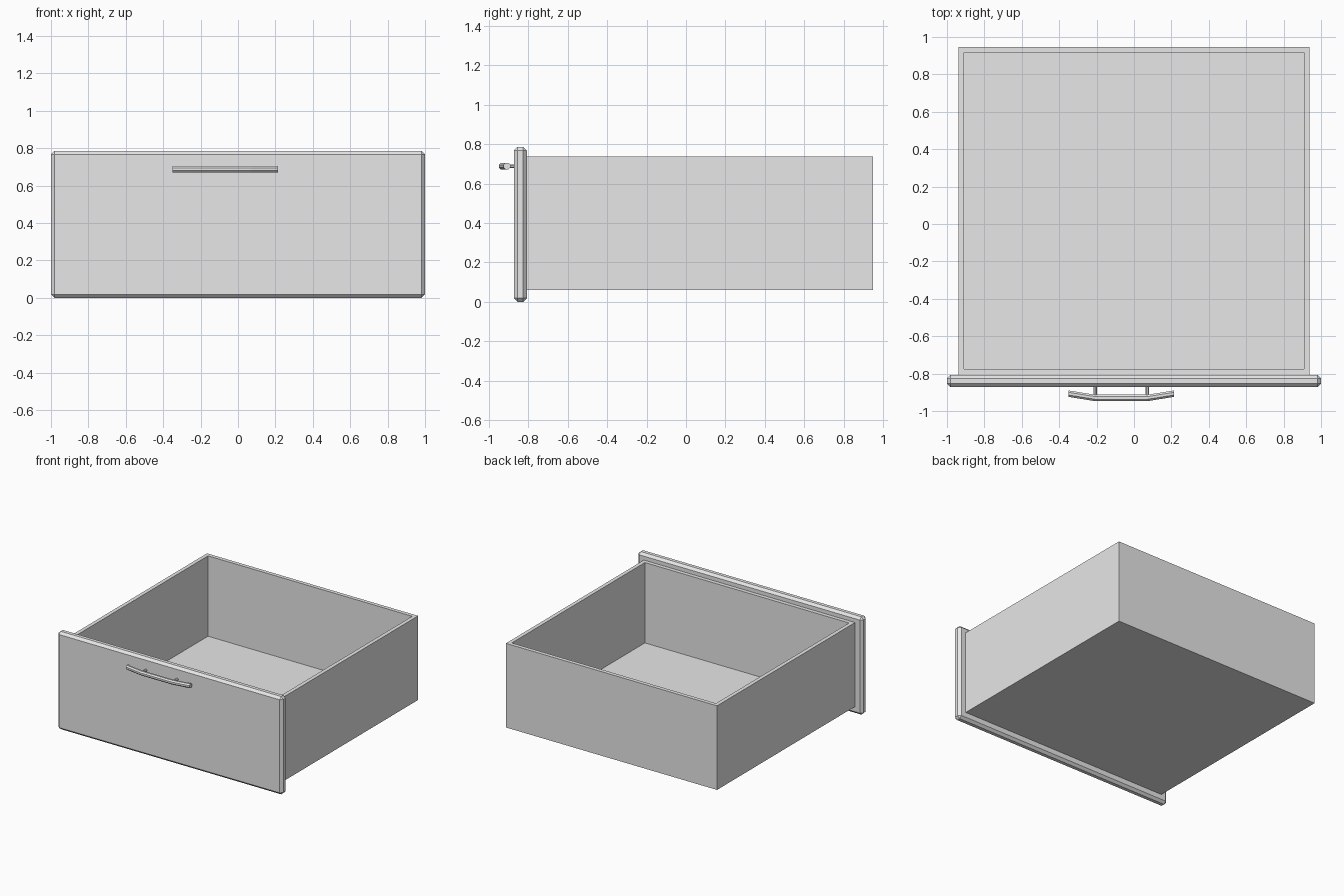
import bpy, bmesh
from math import cos, sin, pi
from mathutils import Vector

cube = bpy.data.objects.get("Cube")
if cube:
    bpy.data.objects.remove(cube, do_unlink=True)

GREY = (0.8, 0.8, 0.8, 1)
grey = bpy.data.materials.new("light_grey")
grey.use_nodes = True
grey.diffuse_color = GREY
grey.node_tree.nodes["Principled BSDF"].inputs["Base Color"].default_value = GREY


def finish(name, bm):
    bmesh.ops.recalc_face_normals(bm, faces=bm.faces)
    mesh = bpy.data.meshes.new(name)
    bm.to_mesh(mesh)
    bm.free()
    mesh.materials.append(grey)
    obj = bpy.data.objects.new(name, mesh)
    bpy.context.collection.objects.link(obj)
    return obj


def box(low, high):
    """Box between two opposite corners."""
    low, high = Vector(low), Vector(high)
    bm = bmesh.new()
    bmesh.ops.create_cube(bm, size=1)
    bmesh.ops.scale(bm, vec=high - low, verts=bm.verts)
    bmesh.ops.translate(bm, vec=(low + high) / 2, verts=bm.verts)
    return bm


def tube(name, stations, across, up, radius, sides=8):
    """Straight-sided rod through the stations, capped at both ends."""
    bm = bmesh.new()
    angles = [2 * pi * (i + 0.5) / sides for i in range(sides)]
    rings = [[bm.verts.new(Vector(p) + radius * (across * cos(a) + up * sin(a)))
              for a in angles] for p in stations]
    for a, b in zip(rings, rings[1:]):
        for i in range(sides):
            j = (i + 1) % sides
            bm.faces.new((a[i], a[j], b[j], b[i]))
    bm.faces.new(rings[0])
    bm.faces.new(rings[-1])
    return finish(name, bm)


X, Y, Z = Vector((1, 0, 0)), Vector((0, 1, 0)), Vector((0, 0, 1))

# Front panel with chamfered edges
panel = box((-1, -0.872, 0), (1, -0.806, 0.786))
bmesh.ops.bevel(panel, geom=panel.edges[:], offset=0.019, segments=1, affect='EDGES')
finish("front_panel", panel)

# Open drawer box: inset the top face and sink it to form the floor
tray = box((-0.939, -0.806, 0.06), (0.939, 0.947, 0.736))
top = max(tray.faces, key=lambda f: f.calc_center_median().z)
bmesh.ops.inset_region(tray, faces=[top], thickness=0.031, use_even_offset=True)
sunk = bmesh.ops.extrude_discrete_faces(tray, faces=[top])["faces"][0]
bmesh.ops.translate(tray, vec=(0, 0, -0.646), verts=sunk.verts)
finish("drawer_box", tray)

# Bowed handle bar and its two posts
MID, HEIGHT = -0.068, 0.688
bar = [(MID + dx, y, HEIGHT) for dx, y in
       ((-0.283, -0.907), (-0.14, -0.93), (0.14, -0.93), (0.283, -0.907))]
tube("handle_bar", bar, Y, Z, 0.0185)
for side, name in ((-1, "right_handle_post"), (1, "left_handle_post")):
    x = MID + side * 0.138
    tube(name, [(x, -0.865, HEIGHT), (x, -0.928, HEIGHT)], X, Z, 0.01)
